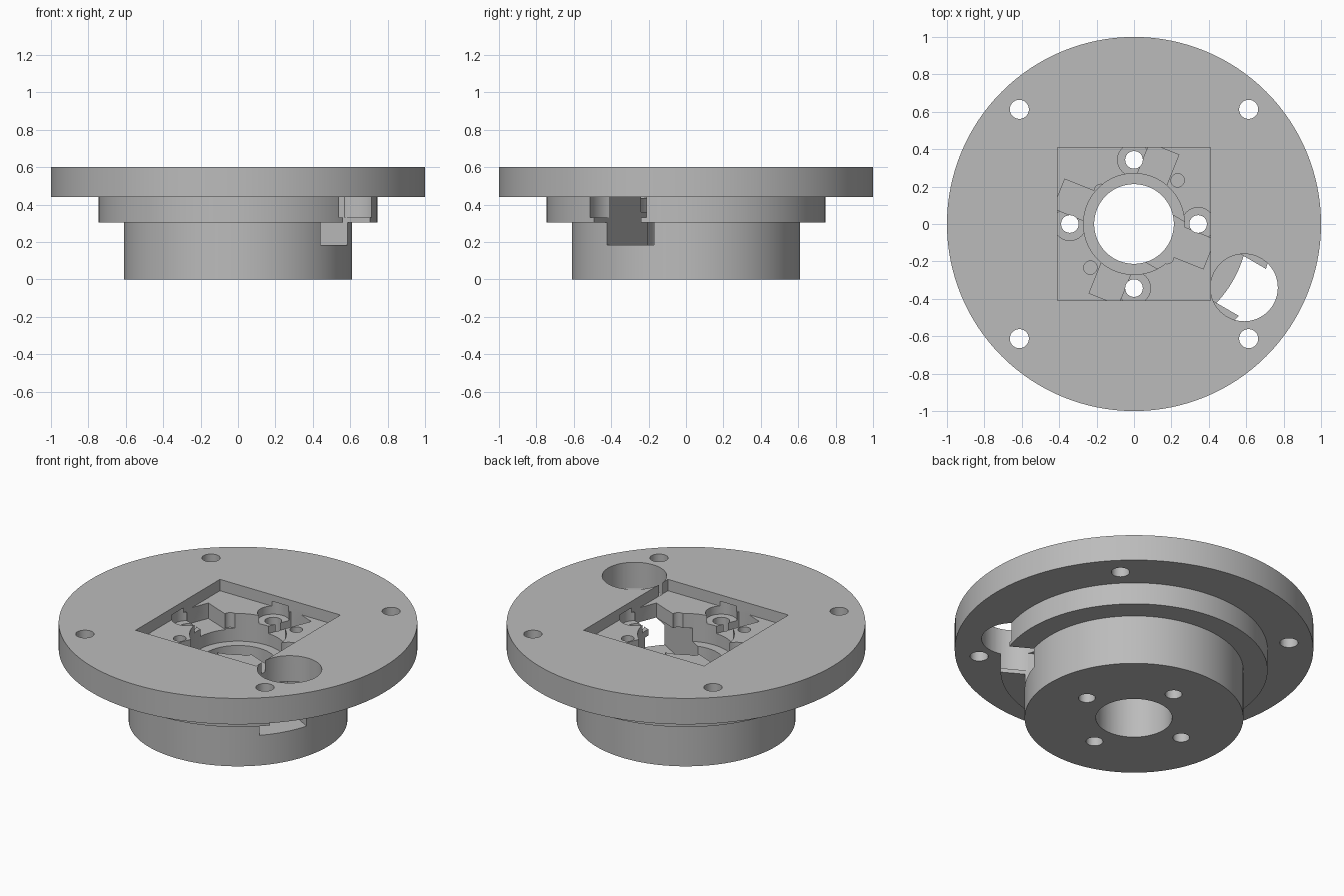
import bpy
import bmesh
from math import radians, cos, sin
from mathutils import Matrix

cube = bpy.data.objects.get("Cube")
if cube:
    bpy.data.objects.remove(cube, do_unlink=True)

grey = bpy.data.materials.new("plain grey")
grey.use_nodes = True
colour = (0.5, 0.5, 0.5, 1)
grey.diffuse_color = colour
grey.node_tree.nodes["Principled BSDF"].inputs["Base Color"].default_value = colour


def finish(name, bm):
    mesh = bpy.data.meshes.new(name)
    bmesh.ops.recalc_face_normals(bm, faces=bm.faces)
    bm.to_mesh(mesh)
    bm.free()
    mesh.materials.append(grey)
    ob = bpy.data.objects.new(name, mesh)
    bpy.context.collection.objects.link(ob)
    return ob


def cylinder(name, x, y, radius, z0, z1, sides=48):
    bm = bmesh.new()
    place = Matrix.Translation((x, y, (z0 + z1) / 2))
    bmesh.ops.create_cone(bm, cap_ends=True, segments=sides, radius1=radius,
                          radius2=radius, depth=z1 - z0, matrix=place)
    return finish(name, bm)


def box(name, x0, x1, half_width, z0, z1, angle=0):
    bm = bmesh.new()
    place = (Matrix.Rotation(radians(angle), 4, 'Z')
             @ Matrix.Translation(((x0 + x1) / 2, 0, (z0 + z1) / 2))
             @ Matrix.Diagonal((x1 - x0, 2 * half_width, z1 - z0, 1)))
    bmesh.ops.create_cube(bm, size=1, matrix=place)
    return finish(name, bm)


def boolean(target, tool, operation='DIFFERENCE'):
    mod = target.modifiers.new(tool.name, 'BOOLEAN')
    mod.operation = operation
    mod.solver = 'EXACT'
    mod.object = tool
    bpy.context.view_layer.objects.active = target
    bpy.ops.object.modifier_apply(modifier=mod.name)
    bpy.data.objects.remove(tool, do_unlink=True)


# Stepped round body, turned from a profile
bm = bmesh.new()
profile = [(0, 0), (0.61, 0), (0.61, 0.305), (0.745, 0.305),
           (0.745, 0.44), (1, 0.44), (1, 0.6), (0, 0.6)]
verts = [bm.verts.new((r, 0, z)) for r, z in profile]
edges = [bm.edges.new(pair) for pair in zip(verts, verts[1:])]
bmesh.ops.spin(bm, geom=verts + edges, cent=(0, 0, 0), axis=(0, 0, 1),
               angle=radians(360), steps=128, use_duplicate=False)
bmesh.ops.remove_doubles(bm, verts=bm.verts, dist=0.0001)
body = finish("mount_body", bm)

# Square pocket with a stepped centre bore
floor = 0.53
top = 0.7
boolean(body, box("pocket", -0.41, 0.41, 0.41, floor, top))
boolean(body, cylinder("bore_step", 0, 0, 0.27, 0.36, top, 96))
boolean(body, cylinder("bore", 0, 0, 0.213, -0.1, top, 96))

# Turned cross recess, kept inside the pocket outline
for angle in (-22, 68):
    arm = box("cross_arm", -0.433, 0.433, 0.084, 0.435, 0.56, angle)
    boolean(arm, box("outline", -0.41, 0.41, 0.41, 0.4, 0.6), 'INTERSECT')
    boolean(body, arm)

# Cable slot and cable hole on the slanted side
slant = radians(-30)
boolean(body, box("cable_slot", 0, 0.8, 0.145, 0.185, 0.441, -30))
boolean(body, cylinder("cable_hole", 0.68 * cos(slant), 0.68 * sin(slant),
                       0.18, 0.33, top, 64))

# Counterbored screw holes around the bore, and flange holes at the corners
for i in range(4):
    a = radians(90 * i)
    x, y = 0.343 * cos(a), 0.343 * sin(a)
    boolean(body, cylinder("counterbore", x, y, 0.088, 0.48, 0.56))
    boolean(body, cylinder("screw_hole", x, y, 0.047, -0.1, top))
    a += radians(45)
    boolean(body, cylinder("flange_hole", 0.867 * cos(a), 0.867 * sin(a),
                           0.051, 0.4, top))
    # Small blind holes alternate between two distances
    r = 0.33 if i % 2 == 0 else 0.25
    boolean(body, cylinder("blind_hole", r * cos(a), r * sin(a),
                           0.036, 0.44, 0.56, 32))

bpy.ops.object.select_all(action='DESELECT')
body.select_set(True)
bpy.context.view_layer.objects.active = body
bpy.ops.object.shade_smooth_by_angle(angle=radians(30))
